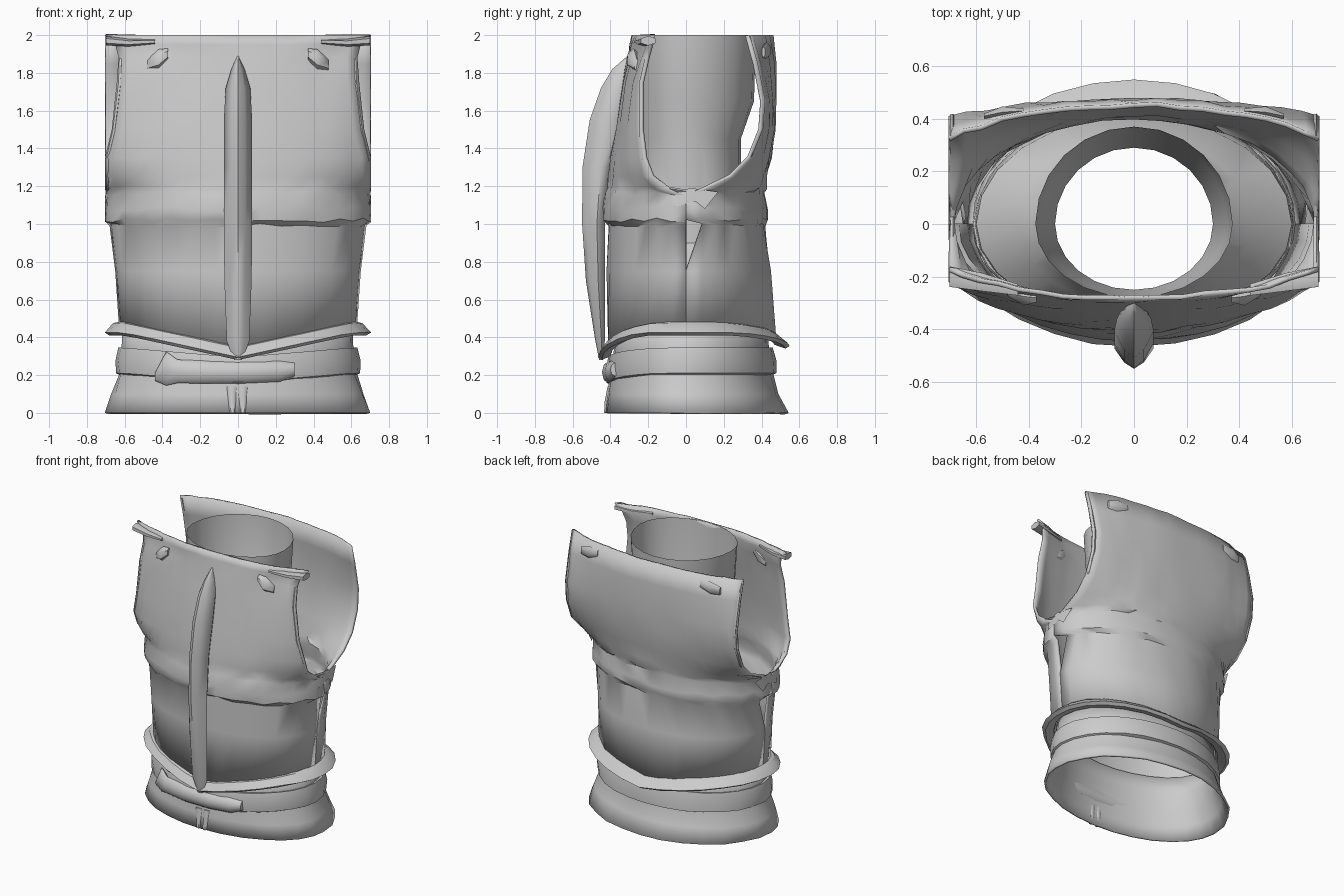
import bpy, bmesh, math, random
from mathutils import Vector

random.seed(4)


def finish(name, verts, faces, thick=0.0, angle=35):
    me = bpy.data.meshes.new(name)
    me.from_pydata(verts, [], faces)
    bm = bmesh.new()
    bm.from_mesh(me)
    bmesh.ops.remove_doubles(bm, verts=bm.verts, dist=0.0005)
    bmesh.ops.recalc_face_normals(bm, faces=bm.faces)
    # open shells must face away from the body axis
    if thick and sum(f.normal.xy.dot(f.calc_center_median().xy) for f in bm.faces) < 0:
        bmesh.ops.reverse_faces(bm, faces=bm.faces)
    bm.to_mesh(me)
    bm.free()
    ob = bpy.data.objects.new(name, me)
    bpy.context.collection.objects.link(ob)
    if thick:
        m = ob.modifiers.new("thickness", 'SOLIDIFY')
        m.thickness = thick
        m.offset = -1
    bpy.ops.object.select_all(action='DESELECT')
    ob.select_set(True)
    bpy.context.view_layer.objects.active = ob
    bpy.ops.object.shade_smooth_by_angle(angle=math.radians(angle))
    return ob


def oval(t, rx, yf, yb):
    s, c = math.sin(t), math.cos(t)
    return s * rx, (yf if c > 0 else yb) * abs(c)


def grid_faces(rows, cols, wrap):
    return [(r * cols + c, r * cols + (c + 1) % cols,
             (r + 1) * cols + (c + 1) % cols, (r + 1) * cols + c)
            for r in range(rows - 1) for c in range(cols if wrap else cols - 1)]


# closed oval rings: z, half width, front y, back y
def loft(name, rings, cols=28, zfun=None, noise=0.0, thick=0.0, closed=False):
    verts = []
    for z, rx, yf, yb in rings:
        for k in range(cols):
            x, y = oval(2 * math.pi * k / cols, rx, yf, yb)
            j = random.uniform(-noise, noise)
            verts.append((max(-0.705, min(0.705, x * (1 + j))), y * (1 + j),
                          z + (zfun(x, y) if zfun else 0)))
    faces = grid_faces(len(rings), cols, True)
    if closed:
        L = (len(rings) - 1) * cols
        faces += [(L + k, L + (k + 1) % cols, (k + 1) % cols, k) for k in range(cols)]
    return finish(name, verts, faces, thick)


# dip of the pointed lower hem
def hem(x, y):
    a = min(abs(x) / 0.6, 1)
    return (-0.13 if y < 0 else -0.07) * (1 - a)


# half shell rows: z, half width, centre y, arm opening y
def panel(name, rows, cols=19):
    verts = []
    for i, (z, rx, yc, ye) in enumerate(rows):
        tm = math.acos(min(1, abs(ye / yc)))
        for k in range(cols):
            x, y = oval(tm * (2 * k / (cols - 1) - 1), rx, yc, yc)
            if k not in (0, cols - 1):
                y += random.uniform(-0.007, 0.007)
            wave = random.uniform(-0.012, 0.012) if 0.9 < z < 1.2 else 0
            x = max(-0.705, min(0.705, x))
            verts.append((x, y, z + (hem(x, y) if i == 0 else wave)))
    return finish(name, verts, grid_faces(len(rows), cols, False), 0.018)


panel("front_panel", [
    (0.45, 0.63, -0.415, 0), (0.75, 0.65, -0.415, 0),
    (0.99, 0.68, -0.41, 0), (1.02, 0.705, -0.44, 0),
    (1.08, 0.705, -0.445, 0), (1.16, 0.70, -0.425, 0),
    (1.19, 0.725, -0.415, -0.10), (1.25, 0.79, -0.41, -0.18),
    (1.35, 0.85, -0.40, -0.22), (1.5, 0.87, -0.375, -0.24),
    (1.75, 0.92, -0.335, -0.24), (1.88, 0.86, -0.31, -0.21),
    (1.95, 0.84, -0.30, -0.19), (2.0, 0.915, -0.29, -0.18)])
panel("back_panel", [
    (0.45, 0.63, 0.475, 0), (0.75, 0.65, 0.45, 0),
    (0.99, 0.68, 0.42, 0.09), (1.02, 0.705, 0.435, 0),
    (1.08, 0.705, 0.435, 0), (1.16, 0.70, 0.42, 0),
    (1.19, 0.735, 0.425, 0.12), (1.25, 0.85, 0.43, 0.24),
    (1.35, 1.08, 0.45, 0.34), (1.5, 1.35, 0.47, 0.40),
    (1.65, 1.36, 0.48, 0.41), (1.85, 1.15, 0.475, 0.37),
    (2.0, 1.03, 0.46, 0.33)])

# flared hem roll
loft("hem_trim", [(0.485, 0.62, -0.40, 0.47), (0.475, 0.66, -0.43, 0.49),
                  (0.425, 0.705, -0.465, 0.55), (0.41, 0.68, -0.45, 0.53),
                  (0.43, 0.62, -0.40, 0.47)], zfun=hem, noise=0.006, closed=True)

# under layer tube that widens to the waist
loft("inner_tube", [(2.0, 0.375, -0.28, 0.37), (1.65, 0.35, -0.27, 0.36),
                    (1.45, 0.30, -0.25, 0.29), (0.9, 0.31, -0.255, 0.29),
                    (0.76, 0.44, -0.31, 0.34), (0.64, 0.60, -0.37, 0.41),
                    (0.45, 0.605, -0.37, 0.43)], cols=24)

# waist, belt and skirt
loft("skirt", [(0.45, 0.61, -0.37, 0.43), (0.33, 0.615, -0.385, 0.44),
               (0.2, 0.635, -0.405, 0.46), (0.1, 0.67, -0.415, 0.49),
               (0.0, 0.705, -0.43, 0.545)], noise=0.009, thick=0.015)
loft("belt", [(0.34, 0.615, -0.385, 0.44), (0.345, 0.635, -0.41, 0.46),
              (0.28, 0.65, -0.425, 0.475), (0.21, 0.645, -0.42, 0.48),
              (0.2, 0.625, -0.40, 0.455)], noise=0.006,
     zfun=lambda x, y: -0.05 * (1 - min(1, abs(x) / 0.6)) if y < 0 else 0)


# bars swept through sections: centre point, half width along a, half depth along b
def sweep(name, secs, a, b, sides=8):
    a, b = Vector(a), Vector(b)
    verts = []
    for p, w, d in secs:
        for k in range(sides):
            t = 2 * math.pi * k / sides
            verts.append(tuple(Vector(p) + a * w * math.cos(t) + b * d * math.sin(t)))
    faces = grid_faces(len(secs), sides, True)
    L = (len(secs) - 1) * sides
    faces += [tuple(range(sides)), tuple(range(L, L + sides))]
    return finish(name, verts, faces, angle=50)


# front keel: z, outer y, inner y, half width
keel = [(0.28, -0.46, -0.44, 0.02), (0.38, -0.48, -0.43, 0.06), (0.7, -0.53, -0.43, 0.072),
        (1.0, -0.55, -0.43, 0.075), (1.3, -0.548, -0.40, 0.075), (1.55, -0.51, -0.35, 0.075),
        (1.72, -0.45, -0.31, 0.065), (1.82, -0.39, -0.29, 0.035), (1.89, -0.31, -0.28, 0.005)]
verts = []
for z, o, i, w in keel:
    m = i + (o - i) * 0.35
    q = i + (o - i) * 0.8
    verts += [(0, o, z), (w * 0.5, q, z), (w, m, z), (w * 0.6, i, z),
              (-w * 0.6, i, z), (-w, m, z), (-w * 0.5, q, z)]
L = (len(keel) - 1) * 7
finish("front_keel", verts, grid_faces(len(keel), 7, True)
       + [tuple(range(7)), tuple(range(L, L + 7))], angle=60)

# belt roll with flared end
sweep("belt_roll", [((-0.44, -0.32, 0.19), 0.02, 0.02), ((-0.38, -0.35, 0.235), 0.09, 0.03),
                    ((-0.32, -0.375, 0.22), 0.062, 0.035),
                    ((-0.15, -0.405, 0.215), 0.06, 0.035), ((0.05, -0.41, 0.215), 0.058, 0.035),
                    ((0.22, -0.395, 0.22), 0.055, 0.035), ((0.30, -0.375, 0.23), 0.035, 0.025)],
      (0, 0, 1), (0, 1, 0))
# hanging folds below the belt
for x in (-0.03, 0.025):
    sweep("skirt_fold", [((x, -0.405, 0.14), 0.03, 0.012), ((x, -0.415, 0.06), 0.022, 0.018),
                         ((x, -0.425, 0.0), 0.015, 0.01)], (1, 0, 0), (0, 1, 0), 6)

for s in (-1, 1):
    # shoulder knots and flaps
    sweep("front_knot", [((s * 0.37, -0.28, 1.90), 0.03, 0.02), ((s * 0.42, -0.275, 1.87), 0.055, 0.04),
                         ((s * 0.48, -0.26, 1.84), 0.03, 0.015)], (0, 0, 1), (0, 1, 0), 6)
    sweep("back_knot", [((s * 0.42, 0.43, 1.93), 0.03, 0.01), ((s * 0.50, 0.425, 1.92), 0.045, 0.025),
                        ((s * 0.57, 0.41, 1.91), 0.03, 0.01)], (0, 0, 1), (0, 1, 0), 6)
    sweep("shoulder_flap", [((s * 0.44, -0.25, 1.965), 0.012, 0.025), ((s * 0.58, -0.22, 1.96), 0.02, 0.04),
                            ((s * 0.70, -0.20, 1.97), 0.025, 0.045)], (0, 0, 1), (0, 1, 0), 6)
    # wedge strap under the arm opening
    finish("side_wedge", [(s * 0.685, -0.08, 1.17), (s * 0.685, 0.17, 1.17), (s * 0.705, 0.10, 1.08),
                          (s * 0.705, 0.05, 1.12), (s * 0.705, -0.06, 1.09), (s * 0.70, 0.03, 1.19)],
           [(0, 5, 4), (4, 5, 3), (3, 5, 2), (2, 5, 1)])
    # raised arm opening edges
    for name, pts in (
            ("front_arm_edge", ((0.69, 0.02, 1.17), (0.69, -0.10, 1.19), (0.69, -0.18, 1.25), (0.69, -0.22, 1.35),
                                (0.655, -0.24, 1.5), (0.625, -0.24, 1.75), (0.62, -0.21, 1.88))),
            ("back_arm_edge", ((0.69, 0.02, 1.17), (0.69, 0.12, 1.19), (0.69, 0.24, 1.25), (0.69, 0.34, 1.35),
                               (0.69, 0.40, 1.5), (0.69, 0.41, 1.65), (0.69, 0.37, 1.85), (0.69, 0.33, 1.99)))):
        sweep(name, [((s * x, y, z), 0.01, 0.012) for x, y, z in pts], (1, 0, 0), (0, 0.8, 0.6), 5)
